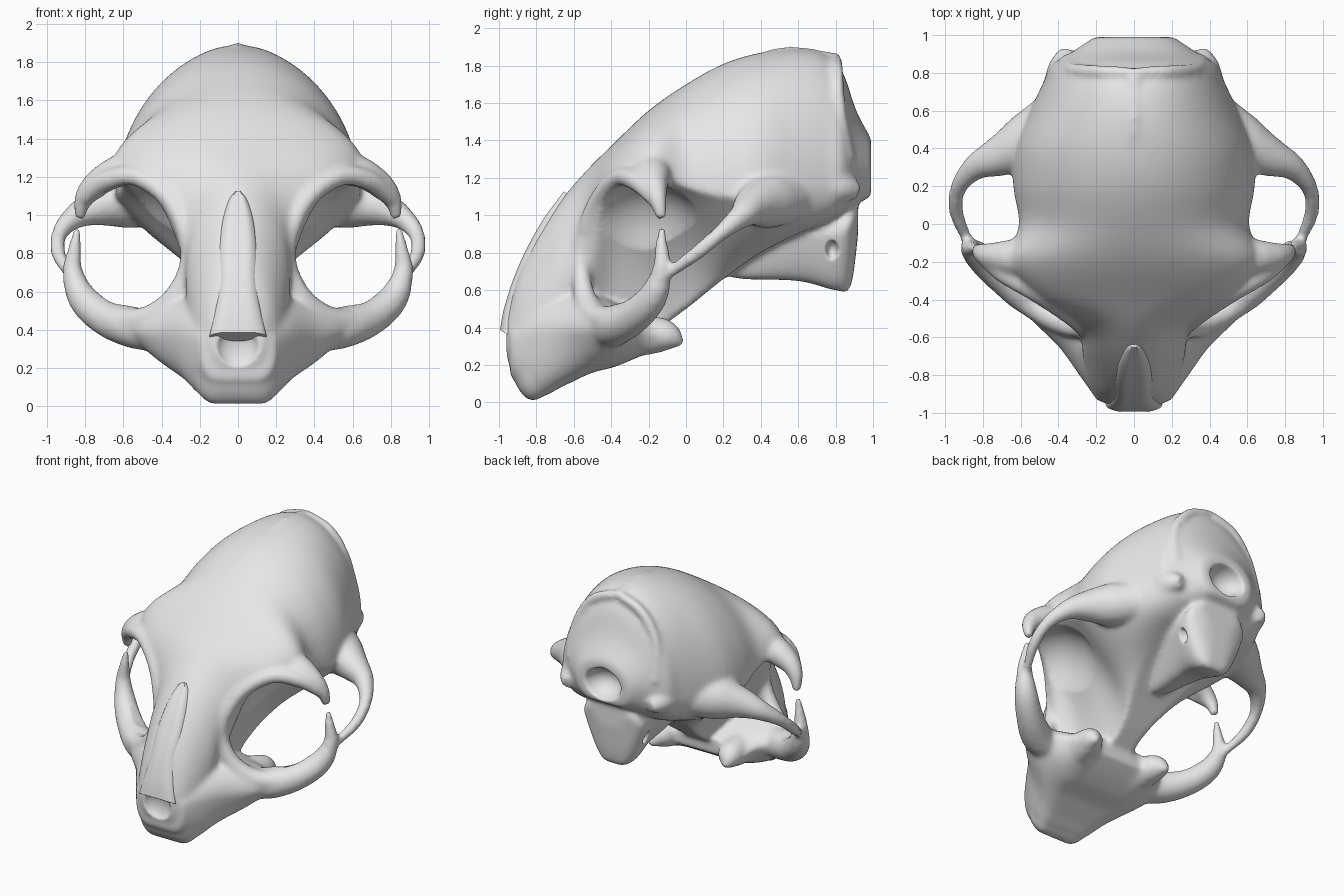
import bpy
import bmesh
from math import sin, cos, pi
from mathutils import Vector, Matrix

default_cube = bpy.data.objects.get("Cube")
if default_cube:
    bpy.data.objects.remove(default_cube, do_unlink=True)

bone = bpy.data.materials.new("pale_grey_bone")
bone.use_nodes = True
bone.diffuse_color = (0.8, 0.8, 0.8, 1)
bone.node_tree.nodes["Principled BSDF"].inputs["Base Color"].default_value = bone.diffuse_color


def smooth_rows(rows, steps=5):
    """Interpolate rows of numbers with a Catmull-Rom spline."""
    result = []
    for i in range(len(rows) - 1):
        before, start = rows[max(i - 1, 0)], rows[i]
        end, after = rows[i + 1], rows[min(i + 2, len(rows) - 1)]
        for step in range(steps):
            t = step / steps
            result.append([
                b + (c - a) * t / 2 + (a - 2.5 * b + 2 * c - d / 2) * t * t
                + (1.5 * (b - c) + (d - a) / 2) * t ** 3
                for a, b, c, d in zip(before, start, end, after)])
    result.append(list(rows[-1]))
    return result


def skin(bm, rings):
    """Bridge closed rings of points and cap both ends."""
    loops = [[bm.verts.new(point) for point in ring] for ring in rings]
    count = len(loops[0])
    for lower, upper in zip(loops, loops[1:]):
        for i in range(count):
            j = (i + 1) % count
            bm.faces.new((lower[i], lower[j], upper[j], upper[i]))
    bm.faces.new(loops[0])
    bm.faces.new(loops[-1])


def section(row, steps=20):
    """Symmetric slice: domed above its widest point, tucked in below."""
    y, top, width, wide_z, base_width, tuck_z, bottom = row
    half = []
    for i in range(steps + 1):
        angle = i / steps * pi / 2
        half.append((width * sin(angle), wide_z + (top - wide_z) * cos(angle)))
    for i in range(1, steps + 1):
        t = i / steps
        s = 1 - t
        half.append((s * s * width + 2 * s * t * base_width + t * t * base_width / 2,
                     s * s * wide_z + 2 * s * t * tuck_z + t * t * bottom))
    half.append((0, bottom))
    mirrored = [(-x, z) for x, z in reversed(half[1:-1])]
    return [(x, y, z) for x, z in half + mirrored]


def loft(bm, rows):
    skin(bm, [section(row) for row in smooth_rows(rows)])


def tube(bm, rows, side=1):
    """Tapered round bar through rows of x, y, z, radius."""
    path = smooth_rows(rows)
    points = [Vector((side * x, y, z)) for x, y, z, radius in path]
    rings = []
    for i, point in enumerate(points):
        tangent = points[min(i + 1, len(points) - 1)] - points[max(i - 1, 0)]
        across = tangent.cross(Vector((0.3, 0.2, 1))).normalized()
        rise = across.cross(tangent).normalized()
        radius = max(path[i][3], 0.01)
        rings.append([point + radius * (across * cos(a) + rise * sin(a))
                      for a in (k * pi / 8 for k in range(16))])
    skin(bm, rings)


def pair(bm, rows):
    for side in (-1, 1):
        tube(bm, rows, side)


def ellipsoid(bm, centre, radii):
    matrix = Matrix.Translation(centre) @ Matrix.Diagonal((*radii, 1))
    bmesh.ops.create_uvsphere(bm, u_segments=40, v_segments=24, radius=1, matrix=matrix)


def make_object(name, bm):
    bmesh.ops.recalc_face_normals(bm, faces=bm.faces[:])
    mesh = bpy.data.meshes.new(name)
    for face in bm.faces:
        face.smooth = True
    bm.to_mesh(mesh)
    bm.free()
    mesh.materials.append(bone)
    obj = bpy.data.objects.new(name, mesh)
    bpy.context.scene.collection.objects.link(obj)
    return obj


# Snout, forehead and braincase: y, top, width, wide z, base width, tuck z, bottom
skull_bm = bmesh.new()
loft(skull_bm, [
    (-.96, .50, .14, .36, .14, .26, .25),
    (-.90, .70, .20, .36, .21, .1, .08),
    (-.82, .86, .24, .40, .27, .05, .01),
    (-.70, 1.04, .27, .58, .28, .1, .08),
    (-.55, 1.22, .30, .88, .25, .4, .2),
    (-.40, 1.37, .50, 1.18, .2, .85, .25),
    (-.2, 1.56, .66, 1.24, .2, .93, .36),
    (0, 1.70, .61, 1.15, .22, .9, .5),
    (.2, 1.81, .64, 1.1, .36, .82, .66),
    (.4, 1.87, .63, 1.1, .48, .85, .8),
    (.6, 1.89, .55, 1.12, .5, .9, .9),
    (.75, 1.86, .48, 1.16, .47, .95, .96),
    (.84, 1.76, .44, 1.2, .42, 1, 1.02),
    (.91, 1.56, .33, 1.25, .3, 1.06, 1.06),
    (.99, 1.41, .21, 1.25, .21, 1.12, 1.1),
])

# Upper jaw flaring out to the cheeks
loft(skull_bm, [
    (-.94, .45, .19, .33, .2, .15, .14),
    (-.8, .56, .29, .37, .27, .06, .03),
    (-.65, .62, .40, .38, .33, .1, .09),
    (-.5, .6, .55, .39, .38, .14, .16),
    (-.38, .54, .60, .42, .38, .18, .19),
    (-.25, .49, .43, .4, .36, .21, .25),
    (-.14, .44, .38, .35, .35, .24, .32),
])

# Wedge under the skull base
loft(skull_bm, [
    (.18, .74, .03, .72, .03, .70, .69),
    (.3, .85, .1, .8, .07, .66, .66),
    (.6, 1, .2, .88, .13, .66, .65),
    (.8, 1.05, .25, .9, .16, .6, .6),
    (.88, 1.08, .24, .95, .12, .64, .62),
    (.92, 1.08, .16, 1, .1, .9, .9),
])

# Cheek bone rising behind the eye socket
pair(skull_bm, [(.38, -.42, .38, .1), (.54, -.38, .41, .11), (.69, -.28, .46, .095),
                (.81, -.18, .56, .08), (.865, -.13, .70, .055),
                (.855, -.13, .82, .038), (.84, -.13, .93, .02)])
# Brow spur above the socket
pair(skull_bm, [(.42, -.2, 1.22, .12), (.6, -.18, 1.22, .105),
                (.74, -.17, 1.16, .075), (.81, -.15, 1.08, .05), (.83, -.13, .98, .028)])
# Rim around the front of the socket, from cheek to brow
pair(skull_bm, [(.58, -.40, .44, .07), (.46, -.48, .46, .07), (.34, -.54, .56, .06),
                (.27, -.56, .72, .045), (.27, -.55, .88, .045), (.36, -.47, 1.08, .05),
                (.53, -.36, 1.2, .05), (.69, -.26, 1.18, .055), (.8, -.17, 1.09, .045)])
# Rear cheek arch
pair(skull_bm, [(.36, .62, 1.11, .13), (.56, .44, 1.08, .15), (.71, .36, 1.05, .11),
                (.84, .3, 1, .07), (.93, .19, .91, .045),
                (.94, .06, .8, .04), (.88, -.09, .69, .03)])
# Palate corners
pair(skull_bm, [(.26, -.35, .35, .12), (.28, -.16, .36, .1),
                (.3, -.08, .345, .075), (.31, -.02, .31, .02)])
# Knob behind the ear
pair(skull_bm, [(.38, .68, 1.16, .1), (.37, .82, 1.15, .09), (.345, .92, 1.13, .045)])
# Crest across the back of the head and along its top
pair(skull_bm, [(0, .80, 1.845, .03), (.2, .81, 1.765, .035),
                (.33, .82, 1.57, .035), (.35, .865, 1.3, .04)])
tube(skull_bm, [(0, .35, 1.82, .03), (0, .55, 1.875, .03), (0, .82, 1.83, .035)])
skull = make_object("skull", skull_bm)

# Eye sockets, ear holes, nose opening and spinal opening
cutter_bm = bmesh.new()
for side in (-1, 1):
    ellipsoid(cutter_bm, (side * .54, -.23, .84), (.28, .35, .34))
    ellipsoid(cutter_bm, (side * .25, .78, .81), (.08, .04, .06))
ellipsoid(cutter_bm, (0, -.97, .31), (.11, .06, .11))
ellipsoid(cutter_bm, (0, 1.02, 1.24), (.15, .16, .12))
cutter = make_object("opening_cutter", cutter_bm)
cutter.hide_render = True
cutter.display_type = "WIRE"
cutter.hide_set(True)

# Fuse the bone, cut the openings and soften every join
remesh = skull.modifiers.new("fuse", "REMESH")
remesh.mode = "VOXEL"
remesh.voxel_size = 0.016
remesh.use_smooth_shade = True
cut = skull.modifiers.new("openings", "BOOLEAN")
cut.operation = "DIFFERENCE"
cut.solver = "EXACT"
cut.object = cutter
soften = skull.modifiers.new("soften", "SMOOTH")
soften.factor = 0.5
soften.iterations = 12

# Raised nose bone with a shallow middle groove: y, z, half width
nose_bm = bmesh.new()
outward = Vector((0, -.86, .5))
rings = []
for y, z, half_width in smooth_rows([
        (-1, .39, .15), (-.98, .5, .125), (-.93, .66, .1),
        (-.86, .82, .1), (-.77, .98, .085), (-.69, 1.09, .055), (-.66, 1.13, .02)]):
    ring = []
    for k in range(24):
        angle = k * pi / 12
        height = sin(angle) * (.05 if sin(angle) > 0 else .09) - .05
        if sin(angle) > .9:
            height -= .008
        ring.append(Vector((half_width * cos(angle), y, z)) + outward * height)
    rings.append(ring)
skin(nose_bm, rings)
nose_bone = make_object("nose_bone", nose_bm)
bpy.context.view_layer.objects.active = nose_bone
nose_bone.select_set(True)
bpy.ops.object.shade_smooth_by_angle(angle=0.9)
